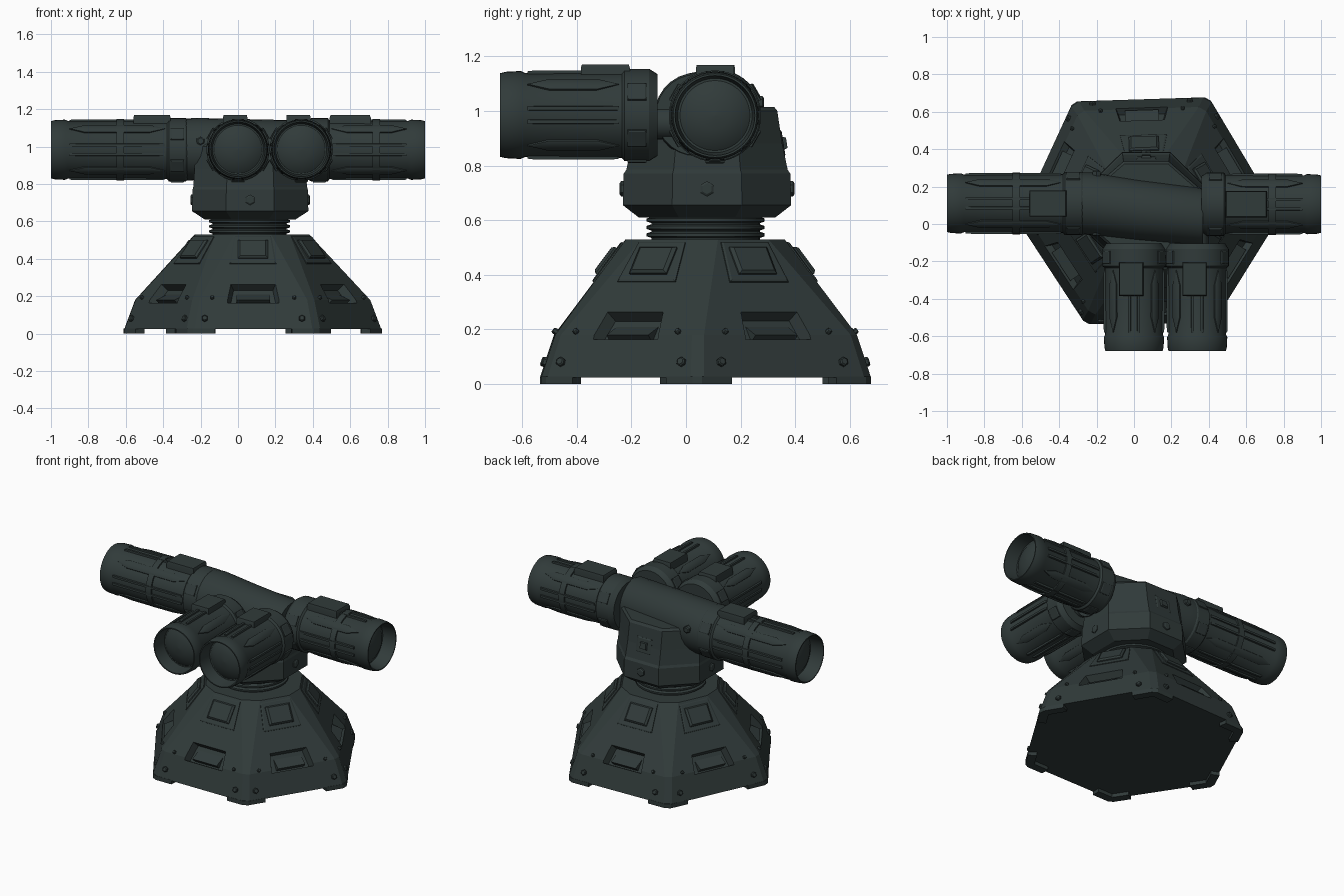
import bpy, bmesh, math
from mathutils import Matrix, Vector

cube = bpy.data.objects.get("Cube")
if cube:
    bpy.data.objects.remove(cube)

COLOUR = (0.03, 0.043, 0.042, 1)
mat = bpy.data.materials.new("dark gunmetal")
mat.use_nodes = True
mat.diffuse_color = COLOUR
bsdf = mat.node_tree.nodes["Principled BSDF"]
bsdf.inputs["Base Color"].default_value = COLOUR
bsdf.inputs["Roughness"].default_value = 0.7

T = lambda x, y, z: Matrix.Translation((x, y, z))
R = lambda deg, axis: Matrix.Rotation(math.radians(deg), 4, axis)


def loft(bm, rings, m=Matrix()):
    """Skin a list of equal-length point rings and cap both ends."""
    vs = [[bm.verts.new(m @ Vector(p)) for p in ring] for ring in rings]
    n = len(vs[0])
    for a, b in zip(vs, vs[1:]):
        for i in range(n):
            j = (i + 1) % n
            bm.faces.new((a[i], a[j], b[j], b[i]))
    bm.faces.new(vs[0][::-1])
    bm.faces.new(vs[-1])


def circle(r, z, n, turn=0.0):
    return [(r * math.cos(2 * math.pi * i / n + turn),
             r * math.sin(2 * math.pi * i / n + turn), z) for i in range(n)]


def lathe(bm, profile, n=36, m=Matrix(), turn=0.0):
    """Profile is a list of (height, radius)."""
    loft(bm, [circle(r, z, n, turn) for z, r in profile], m)


def plate(bm, outline, depth, m, shrink=0.85):
    """Chamfered slab on the local yz plane, rising along local x."""
    loft(bm, [[(x, y * s, z * s) for y, z in outline]
              for x, s in ((-0.03, 1), (depth * 0.6, 1), (depth, shrink))], m)


def rect(w, h, top=1.0):
    return [(-w / 2, -h / 2), (w / 2, -h / 2), (w / 2 * top, h / 2), (-w / 2 * top, h / 2)]


def bolt(bm, m, r=0.018):
    lathe(bm, [(-0.02, r), (0.01, r), (0.015, r * 0.7)], 6, m @ R(90, 'Y'))


def finish(name, bm, smooth=None):
    bmesh.ops.recalc_face_normals(bm, faces=bm.faces)
    me = bpy.data.meshes.new(name)
    bm.to_mesh(me)
    bm.free()
    me.materials.append(mat)
    ob = bpy.data.objects.new(name, me)
    bpy.context.collection.objects.link(ob)
    if smooth:
        bpy.ops.object.select_all(action='DESELECT')
        ob.select_set(True)
        bpy.context.view_layer.objects.active = ob
        bpy.ops.object.shade_smooth_by_angle(angle=math.radians(smooth))
    return ob


# Slightly irregular six-sided base with cut corners
CENTRE = Vector((0.075, 0.07))
CORNERS = [Vector(c) for c in ((0.78, 0.04), (0.4, 0.678), (-0.325, 0.655),
                               (-0.62, 0.015), (-0.26, -0.535), (0.425, -0.53))]
LEVELS = ((0.024, 1, 0.04), (0.18, 0.915, 0.04), (0.53, 0.482, 0.2))


def base_ring(z, scale, cut):
    pts = [CENTRE + (c - CENTRE) * scale for c in CORNERS]
    return [p.lerp(q, cut).to_3d() + Vector((0, 0, z)) for i, p in enumerate(pts)
            for q in (pts[i - 1], pts[(i + 1) % 6])]


RINGS = [base_ring(*level) for level in LEVELS]
bm = bmesh.new()
loft(bm, RINGS)
base = finish("base", bm)


def on_face(k, z, side=0.0):
    """Frame on base side k: local x points out of the surface, y runs along it."""
    i, j = 2 * k + 1, (2 * k + 2) % 12
    lower, upper = [(r[i] + r[j]) / 2 for r in (RINGS[1:] if z > 0.18 else RINGS[:2])]
    along = (RINGS[0][j] - RINGS[0][i]).normalized()
    out = along.cross(upper - lower).normalized()
    spot = lower.lerp(upper, (z - lower.z) / (upper.z - lower.z)) + along * side
    axes = Matrix((out, along, out.cross(along))).transposed().to_4x4()
    return Matrix.Translation(spot) @ axes


# Recessed side vents cut into the base
bm = bmesh.new()
for k in range(6):
    loft(bm, [[(x, y * s, z * s) for y, z in rect(0.29, 0.125, 0.85)]
              for x, s in ((-0.045, 0.85), (0.03, 1.05))], on_face(k, 0.215))
cutter = finish("vent_cutter", bm)
cutter.hide_render = True
cutter.hide_viewport = True
mod = base.modifiers.new("vents", 'BOOLEAN')
mod.object = cutter
mod.operation = 'DIFFERENCE'
mod.solver = 'EXACT'

# Hatches, vent wedges and bolts on each base side
bm = bmesh.new()
for k in range(6):
    hatch = on_face(k, 0.445)
    plate(bm, rect(0.25, 0.18, 0.8), 0.008, hatch, 0.93)
    plate(bm, rect(0.16, 0.12), 0.024, hatch)
    loft(bm, [[(-0.05, y, -0.045), (-0.05, y, 0.035), (-0.006, y, -0.04)]
              for y in (-0.09, 0.09)], on_face(k, 0.215))
    for s in (-1, 1):
        bolt(bm, on_face(k, 0.08, s * 0.26))
        bolt(bm, on_face(k, 0.19, s * 0.22), 0.011)
finish("base_fittings", bm)

# Thin feet wrapping the corners
bm = bmesh.new()
for k, c in enumerate(CORNERS):
    a, b = CORNERS[k - 1] - c, CORNERS[(k + 1) % 6] - c
    inner = c.lerp(CENTRE, 0.09)
    outline = [c + a * 0.03, c + b * 0.03, c + b * 0.2, inner + b * 0.16, inner,
               inner + a * 0.16, c + a * 0.2]
    loft(bm, [[(p.x, p.y, z) for p in outline] for z in (0, 0.028)])
finish("feet", bm)

# Ribbed neck
bm = bmesh.new()
ribs = [(0.5, 0.2)]
for i in range(3):
    z = 0.535 + i * 0.027
    ribs += [(z, 0.198), (z + 0.006, 0.216), (z + 0.017, 0.216), (z + 0.023, 0.198)]
lathe(bm, ribs, 36, T(0.062, 0.072, 0))
finish("neck", bm, 30)

# Eight-sided turret head, tapering front to back but upright at the sides
HEAD = T(0.065, 0.077, 0)
bm = bmesh.new()
k8 = 1 / math.cos(math.pi / 8)
loft(bm, [[(x * wide, y, z) for x, y, z in circle(r * k8, z, 8, math.pi / 8)]
          for z, r, wide in ((0.61, 0.25, 0.97), (0.655, 0.308, 1.01), (0.77, 0.305, 1.01),
                             (0.785, 0.295, 1.03), (0.88, 0.275, 1.08),
                             (1.0, 0.257, 1.14), (1.015, 0.245, 1.14))], HEAD)
for a in range(0, 360, 90):
    bolt(bm, HEAD @ R(a, 'Z') @ T(0.305, 0, 0.715), 0.028)
# Rear access box
rear = HEAD @ R(90, 'Z') @ T(0.27, 0, 0.88) @ R(-9, 'Y')
plate(bm, rect(0.11, 0.1), 0.01, rear)
plate(bm, rect(0.05, 0.045), 0.022, rear)
finish("turret_head", bm)

# Tapered crossbeam joining the side launchers, drifting toward the front
bm = bmesh.new()
beam = T(-0.28, 0.11, 0.985) @ R(90, 'Y')
loft(bm, [[(x, y + shift, z) for x, y, z in circle(r, d, 28)] for d, r, shift in
          ((0, 0.165, 0), (0.06, 0.168, -0.003), (0.3, 0.162, -0.035),
           (0.63, 0.155, -0.07), (0.65, 0.148, -0.072))], beam)
for s in (-1, 1):
    bolt(bm, T(-0.2, 0.11 + s * 0.16, 1.03) @ R(s * 90, 'Z'), 0.024)
finish("crossbeam", bm, 35)

# Mounts carrying the front launchers
bm = bmesh.new()
for x in (0.0, 0.338):
    lathe(bm, [(-0.14, 0.06), (0.05, 0.06)], 16, T(x, 0, 0.955) @ R(-90, 'X'))
finish("front_mounts", bm, 35)


def launcher(name, muzzle, inward, length, box, band):
    """Launch tube measured from the muzzle; box gives span and width of the top housing."""
    z, x = Vector(inward), Vector((0, 0, 1))
    m = T(*muzzle) @ Matrix((x, z.cross(x), z)).transposed().to_4x4()
    bm = bmesh.new()
    end = length
    lathe(bm, [(0.05, 0.001), (0.055, 0.05), (0.07, 0.1), (0.09, 0.128), (0.09, 0.136),
               (0.0, 0.146), (0.0, 0.153), (0.02, 0.158), (0.075, 0.161), (0.09, 0.154),
               (end - 0.13, 0.157), (end - 0.12, 0.169), (end - 0.03, 0.169), (end, 0.15),
               (end, 0.001)], 40, m)
    # Raised band around the tube
    if band:
        lathe(bm, [(band - 0.02, 0.14), (band - 0.02, 0.165), (band + 0.02, 0.165),
                   (band + 0.02, 0.14)], 40, m)
    # Broad pointed staves alternating with long forked rails
    a, b = 0.1, end - 0.14
    for i in range(8):
        spoke = m @ R(45 * i, 'Z') @ T(0.155, 0, (a + b) / 2)
        h = (b - a) / 2
        if i % 2:
            plate(bm, [(0, -h), (0.026, 0.08 - h), (0.026, h - 0.08), (0, h),
                       (-0.026, h - 0.08), (-0.026, 0.08 - h)], 0.009, spoke)
        else:
            for s in (-1, 1):
                plate(bm, rect(0.016, 2 * h), 0.008, spoke @ T(0, s * 0.025, 0))
    # Top housing and small clamps around the rear collar
    near, far, width, side = box
    plate(bm, rect(width, far - near), 0.033, m @ T(0.152, side, (near + far) / 2), 0.95)
    for i in range(1, 6):
        plate(bm, rect(0.07, 0.07), 0.008, m @ R(60 * i, 'Z') @ T(0.168, 0, end - 0.075))
    finish(name, bm, 30)


launcher("right_launcher", (-1, 0.11, 0.983), (1, 0, 0), 0.75, (0.44, 0.64, 0.14, 0), 0.37)
launcher("left_launcher", (1, 0.106, 0.983), (-1, 0, 0), 0.64, (0.29, 0.51, 0.14, 0), 0.26)
for name, x in (("front_right_launcher", 0.0), ("front_left_launcher", 0.338)):
    launcher(name, (x, -0.68, 0.985), (0, 1, 0), 0.575, (0.295, 0.475, 0.13, -0.015), 0)
